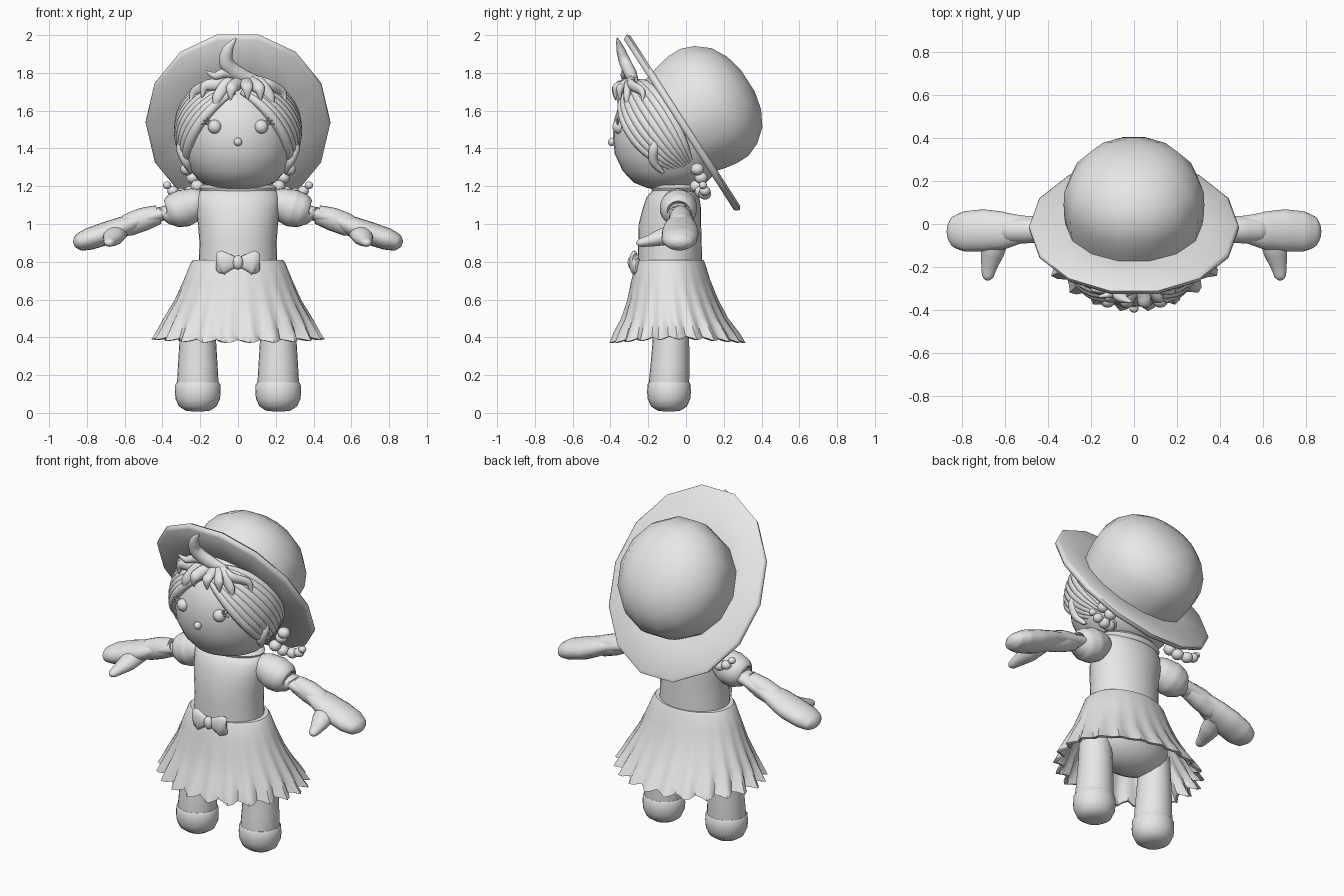
import bpy, bmesh, math
from mathutils import Vector as V

grey = bpy.data.materials.new("light_grey")
grey.diffuse_color = (0.8, 0.8, 0.8, 1)
X, Y, Z = V((1, 0, 0)), V((0, 1, 0)), V((0, 0, 1))


def part(name, lofts, sides=24, angle=50, warp=None, phase=0.0):
    """Skin each list of rings (centre, u axis, v axis) and cap both ends."""
    bm = bmesh.new()
    for rings in lofts:
        prev = None
        for k, (c, u, v) in enumerate(rings):
            loop = []
            for i in range(sides):
                a = 2 * math.pi * (i + phase) / sides
                p = c + u * math.cos(a) + v * math.sin(a)
                loop.append(bm.verts.new(warp(p, c, k, i) if warp else p))
            if prev:
                for i in range(sides):
                    j = (i + 1) % sides
                    bm.faces.new((prev[i], prev[j], loop[j], loop[i]))
            else:
                bm.faces.new(loop[::-1])
            prev = loop
        bm.faces.new(prev)
    bmesh.ops.recalc_face_normals(bm, faces=bm.faces)
    me = bpy.data.meshes.new(name)
    bm.to_mesh(me)
    bm.free()
    me.materials.append(grey)
    ob = bpy.data.objects.new(name, me)
    bpy.context.collection.objects.link(ob)
    bpy.ops.object.select_all(action='DESELECT')
    ob.select_set(True)
    bpy.context.view_layer.objects.active = ob
    bpy.ops.object.shade_smooth_by_angle(angle=math.radians(angle))
    return ob


def stack(rows, x=0.0):
    """Upright rings from rows of (z, y centre, x radius, y radius)."""
    return [(V((x, y, z)), X * rx, Y * ry) for z, y, rx, ry in rows]


def ball(c, rx, ry, rz, n=10):
    out = []
    for i in range(n + 1):
        a = math.pi * (0.02 + 0.96 * i / n)
        s = math.sin(a)
        out.append((V(c) - Z * rz * math.cos(a), X * rx * s, Y * ry * s))
    return out


def tube(pts, radii, flat=1.0, ref=Z, steps=5):
    """Smooth tapered tube; flat scales its thickness along ref."""
    P = [V(p) for p in pts]
    n = len(P)
    out = []
    for i in range(n - 1):
        a, b, c, d = P[max(i - 1, 0)], P[i], P[i + 1], P[min(i + 2, n - 1)]
        for s in range(steps + (i == n - 2)):
            t = s / steps
            p = 0.5 * (2 * b + (c - a) * t + (2 * a - 5 * b + 4 * c - d) * t * t
                       + (3 * b - a - 3 * c + d) * t ** 3)
            tan = 0.5 * ((c - a) + (4 * a - 10 * b + 8 * c - 2 * d) * t
                         + 3 * (3 * b - a - 3 * c + d) * t * t)
            r = radii[i] + (radii[i + 1] - radii[i]) * t
            u = tan.cross(ref).normalized()
            out.append((p, u * r, tan.cross(u).normalized() * r * flat))
    return out


def flip(pts, s):
    return [(p[0] * s, p[1], p[2]) for p in pts]


SIDES = ((1, "right"), (-1, "left"))

# Head, face
part("head", [stack([(z, -.085, r, r * .99) for z, r in (
    (1.183, .05), (1.19, .12), (1.22, .195), (1.28, .252), (1.37, .295), (1.46, .305),
    (1.55, .3), (1.64, .27), (1.72, .21), (1.78, .11), (1.80, .02))])], 32)
part("nose", [ball((0, -.392, 1.435), .022, .022, .022)], 14)
part("eyes", [ball((s * .123, -.355, 1.515), .037, .035, .037) for s, _ in SIDES], 18)
part("eyelashes", [tube(flip([(.14, -.36, 1.53), (x, -.365, z)], s), (.007, .004))
                   for s, _ in SIDES for x, z in ((.163, 1.562), (.182, 1.548), (.192, 1.527))], 6)

# Hat: brim and crown share a tilted axis
axis, down, hc = V((0, .84, .542)), V((0, .542, -.84)), V((0, -.02, 1.535))


def hat_rings(rows):
    return [(hc + axis * n, down * ru, X * rx) for n, rx, ru in rows]


part("hat_brim", [hat_rings([(-.018, .1, .11), (-.02, .3, .34), (-.02, .475, .55), (-.008, .488, .562),
                             (.008, .49, .567), (.02, .475, .55), (.02, .3, .34), (.018, .1, .11)])],
     14, 60, phase=.5)
part("hat_crown", [hat_rings([(0, .315, .315), (.06, .325, .332), (.13, .328, .345), (.2, .325, .345),
                              (.275, .295, .315), (.345, .235, .255), (.39, .16, .17), (.413, .07, .07)])],
     14, 60, phase=.5)

# Side hair: strands fanned over the skull from the parting to the ear
hub = V((0, -.085, 1.49))
strands = []
for s, _ in SIDES:
    a = V((s * .03, -.2, .235)).normalized()
    b = V((s * .26, .08, -.2)).normalized()
    side = a.cross(b).normalized()
    if side.y > 0:
        side = -side
    for k in range(8):
        w = .36 - .115 * k
        pts = []
        for j in range(8):
            t = j / 7
            d = a.slerp(b, t) + side * w * (.35 + .65 * math.sin(math.pi * t))
            pts.append(hub + d.normalized() * .312)
        strands.append(tube(pts, (.016, .025, .028, .028, .028, .027, .022, .012), ref=Y, steps=3))
part("side_hair", strands, 10)

# Fringe locks
locks = []
for x0, x1, z1, w in ((-.03, -.25, 1.64, .03), (-.02, -.19, 1.67, .033), (0, -.12, 1.61, .033),
                      (.02, -.04, 1.655, .036), (.04, .05, 1.66, .036), (.05, .12, 1.655, .036),
                      (.06, .18, 1.615, .033), (.06, .25, 1.64, .03)):
    y1 = -.09 - math.sqrt(max(.29 ** 2 - x1 * x1, .01)) + .005
    locks.append(tube([(x0, -.27, 1.775), (x0 * .5 + x1 * .5, -.33 + abs(x1) * .15, 1.74),
                       (x1 * .9 + x0 * .1, y1, z1 + .06), (x1, y1, z1)], (.02, w, w * .85, .003), .7, ref=Y))
part("fringe", locks, 10)
part("cowlick", [
    tube([(.11, -.27, 1.76), (.01, -.29, 1.79), (-.06, -.32, 1.85), (-.055, -.345, 1.92), (-.01, -.365, 1.985)],
         (.02, .04, .04, .03, .003), .8, ref=Y),
    tube([(.05, -.28, 1.77), (-.06, -.31, 1.80), (-.12, -.33, 1.785), (-.17, -.34, 1.81)],
         (.02, .026, .02, .003), .8, ref=Y)], 12)

for s, side in SIDES:
    # Curl before the ear, and the short braid
    part(side + "_curl", [tube(flip([(.29, -.15, 1.47), (.3, -.17, 1.40), (.275, -.17, 1.33), (.25, -.12, 1.27)], s),
                               (.015, .028, .025, .008), ref=Y)], 10)
    part(side + "_braid", [ball((s * x, y, z), r, r, r * .9) for x, y, z, r in (
        (.27, .06, 1.29, .036), (.24, .08, 1.245, .035), (.215, .055, 1.20, .036), (.25, .08, 1.17, .035),
        (.30, .10, 1.16, .034), (.345, .10, 1.175, .03), (.375, .09, 1.205, .022))], 14)

    # Sleeve, arm with mitten hand, thumb
    part(side + "_sleeve", [tube(flip([(.16, -.05, 1.11), (.22, -.045, 1.105), (.285, -.04, 1.085),
                                       (.34, -.04, 1.07), (.37, -.04, 1.06), (.374, -.04, 1.059)], s),
                                 (.05, .085, .1, .09, .068, .055), ref=Y)], 22)
    part(side + "_arm", [
        tube(flip([(.3, -.035, 1.08), (.4, -.03, 1.055), (.52, -.025, 1.02), (.61, -.03, .985), (.7, -.03, .95),
                   (.79, -.035, .92), (.845, -.035, .9), (.868, -.035, .89)], s),
             (.06, .06, .064, .088, .098, .094, .07, .02), .62),
        tube(flip([(.42, -.03, 1.05), (.5, -.028, 1.025), (.58, -.03, .995), (.66, -.03, .96)], s),
             (.05, .062, .06, .03)),
        tube(flip([(.64, -.05, .96), (.66, -.13, .93), (.675, -.2, .91), (.682, -.245, .9), (.684, -.262, .897)], s),
             (.06, .056, .037, .026, .008), .8)], 20)

    # Leg and shoe
    part(side + "_leg", [stack([(.1, -.09, .108, .105), (.16, -.09, .11, .107), (.25, -.085, .105, .103),
                                (.38, -.08, .097, .097), (.55, -.08, .09, .09)], s * .213)], 24)
    part(side + "_shoe", [stack([(.008, -.09, .03, .03), (.012, -.09, .065, .062), (.035, -.09, .1, .095),
                                 (.075, -.09, .118, .113), (.11, -.09, .121, .116), (.15, -.09, .119, .114),
                                 (.16, -.09, .112, .108)], s * .213)], 24)

# Torso, collar, bloomers
part("torso", [stack([(.72, -.085, .21, .17), (.8, -.085, .208, .17), (.9, -.085, .204, .168),
                      (1.0, -.085, .212, .165), (1.08, -.075, .222, .155), (1.14, -.07, .222, .14),
                      (1.175, -.06, .205, .12), (1.19, -.055, .16, .1)])], 32)
part("collar", [stack([(1.165, -.055, .19, .12), (1.19, -.055, .205, .13), (1.205, -.055, .19, .12),
                       (1.21, -.055, .14, .1)])], 28)
part("bloomers", [ball((0, -.07, .56), .27, .17, .17)], 28)

# Skirt: pleated shell, outside down to the zigzag hem and back up inside
outer = [(.81, -.083, .235, .175), (.795, -.083, .25, .183), (.7, -.08, .288, .21), (.6, -.07, .33, .24),
         (.5, -.06, .385, .28), (.42, -.05, .42, .325), (.378, -.045, .435, .345)]
inner = [(z, y, rx - .018, ry - .018) for z, y, rx, ry in outer[:1:-1]]
depth = [0, 0, .003, .012, .025, .045, .055]
depth += depth[:1:-1]


def pleat(p, c, k, i):
    wave = (1, .45, -1, -.3)[i % 4]
    q = c + (p - c) * (1 + depth[k] * wave)
    if k in (6, 7):
        q.z += -.008 * wave + .02 * abs(p.x / .44) ** 3
    return q


part("skirt", [stack(outer + inner)], 88, 45, pleat)

# Waist bow
part("bow_loops", [tube(flip([(.01, -.275, .795), (.04, -.28, .797), (.08, -.275, .795), (.1, -.265, .79),
                              (.107, -.26, .79)], s), (.025, .042, .065, .055, .03), .4, ref=Y)
                   for s, _ in SIDES], 16)
part("bow_knot", [ball((0, -.285, .797), .028, .024, .038)], 16)
